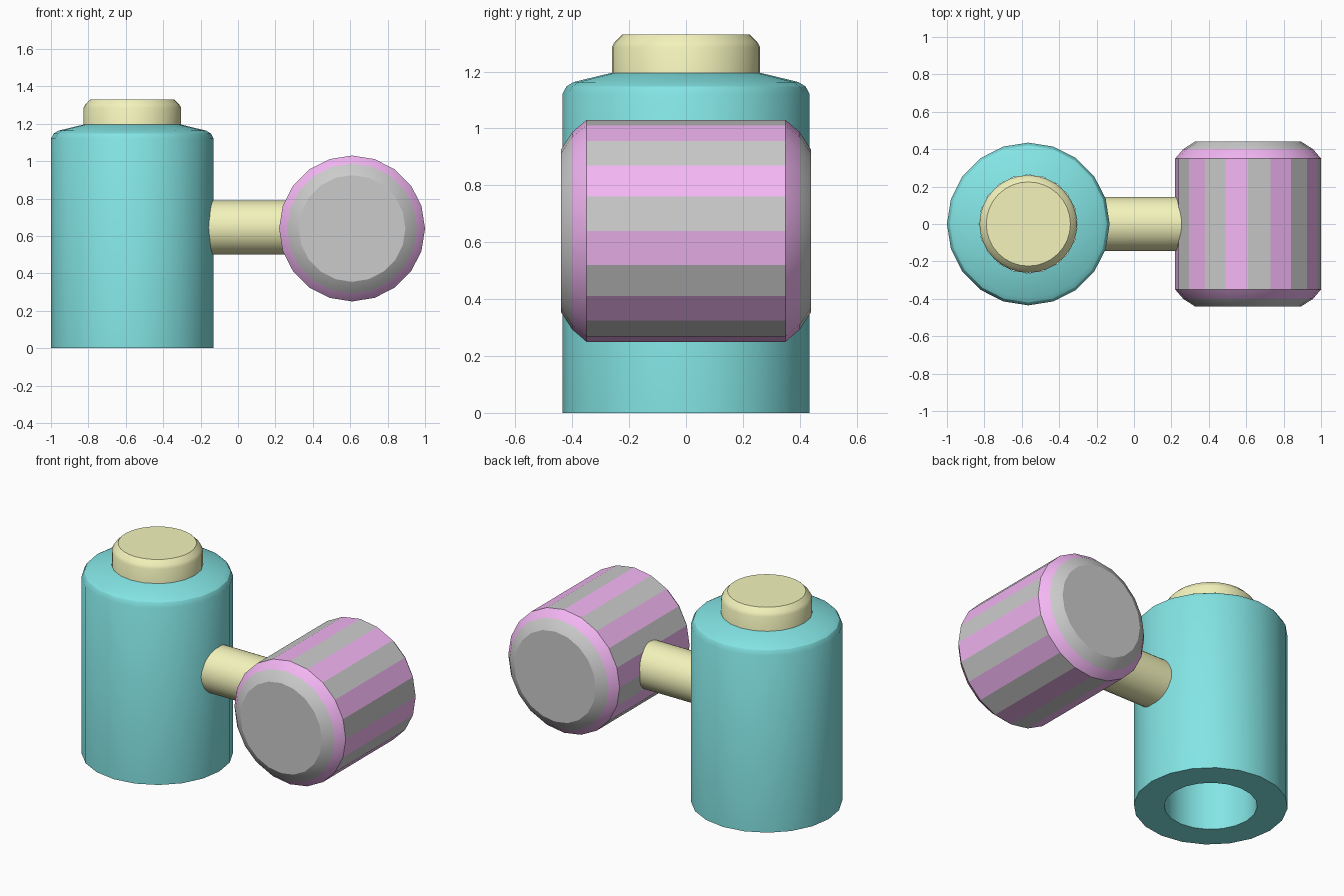
import bpy, bmesh, math
from mathutils import Matrix

if "Cube" in bpy.data.objects:
    bpy.data.objects.remove(bpy.data.objects["Cube"])


def material(name, rgb):
    m = bpy.data.materials.new(name)
    m.diffuse_color = (*rgb, 1)
    m.use_nodes = True
    m.node_tree.nodes["Principled BSDF"].inputs["Base Color"].default_value = m.diffuse_color
    return m


teal = material("teal", (0.23, 0.78, 0.78))
yellow = material("yellow", (0.9, 0.9, 0.5))
pink = material("pink", (0.9, 0.47, 0.9))
grey = material("grey", (0.8, 0.8, 0.8))


def lathe(name, profile, sides, place, mats, closed=False, pick=None, flat_band=None):
    """Spin (radius, height) points round z; close as a tube or cap both ends.
    pick(band, side) chooses the material slot of each face."""
    bm = bmesh.new()
    rings = [[bm.verts.new((r * math.cos(i * math.tau / sides),
                            r * math.sin(i * math.tau / sides), h))
              for i in range(sides)] for r, h in profile]
    n = len(rings)
    for b in range(n if closed else n - 1):
        lo, hi = rings[b], rings[(b + 1) % n]
        for i in range(sides):
            j = (i + 1) % sides
            f = bm.faces.new((lo[i], lo[j], hi[j], hi[i]))
            f.smooth = b != flat_band
            if pick:
                f.material_index = pick(b, i)
    if not closed:
        bm.faces.new(rings[0][::-1])
        bm.faces.new(rings[-1])
    bmesh.ops.recalc_face_normals(bm, faces=bm.faces)
    # sharp creases stay crisp
    for e in bm.edges:
        e.smooth = e.calc_face_angle(0) < math.radians(30)
    bm.transform(place)
    me = bpy.data.meshes.new(name)
    bm.to_mesh(me)
    bm.free()
    for m in mats:
        me.materials.append(m)
    ob = bpy.data.objects.new(name, me)
    bpy.context.collection.objects.link(ob)
    return ob


BODY_X, DRUM_X, AXIS_Z = -0.565, 0.61, 0.64
upright = Matrix.Translation((BODY_X, 0, 0))

# hollow upright body with a sloping shoulder
lathe("body", [(0.263, 0), (0.435, 0), (0.435, 1.12), (0.42, 1.148),
               (0.395, 1.163), (0.263, 1.195)], 20, upright, [teal], closed=True)

# plug in the top of the bore
lathe("top_plug", [(0.261, 1.1), (0.261, 1.285), (0.25, 1.305), (0.225, 1.33)],
      32, upright, [yellow])

# horizontal rod joining body and drum
lathe("connecting_rod", [(0.145, -0.2), (0.145, 0.3)], 32,
      Matrix.Translation((0, 0, AXIS_Z + 0.005)) @ Matrix.Rotation(math.pi / 2, 4, 'Y'),
      [yellow])


# striped drum lying along y: grey ends, pink rims, alternating staves
def drum_colour(band, side):
    if band == 2:
        return side % 2 == 0 and 1 or 0
    return 0 if band in (1, 3) else 1


half = [(0.285, 0.44), (0.347, 0.40), (0.39, 0.35)]
drum = lathe("striped_drum", [(r, -h) for r, h in half] + half[::-1], 20,
             Matrix.Translation((DRUM_X, 0, AXIS_Z)) @ Matrix.Rotation(math.pi / 2, 4, 'X'),
             [pink, grey], pick=drum_colour, flat_band=2)
for f in drum.data.polygons:
    if len(f.vertices) > 4:
        f.material_index = 1
